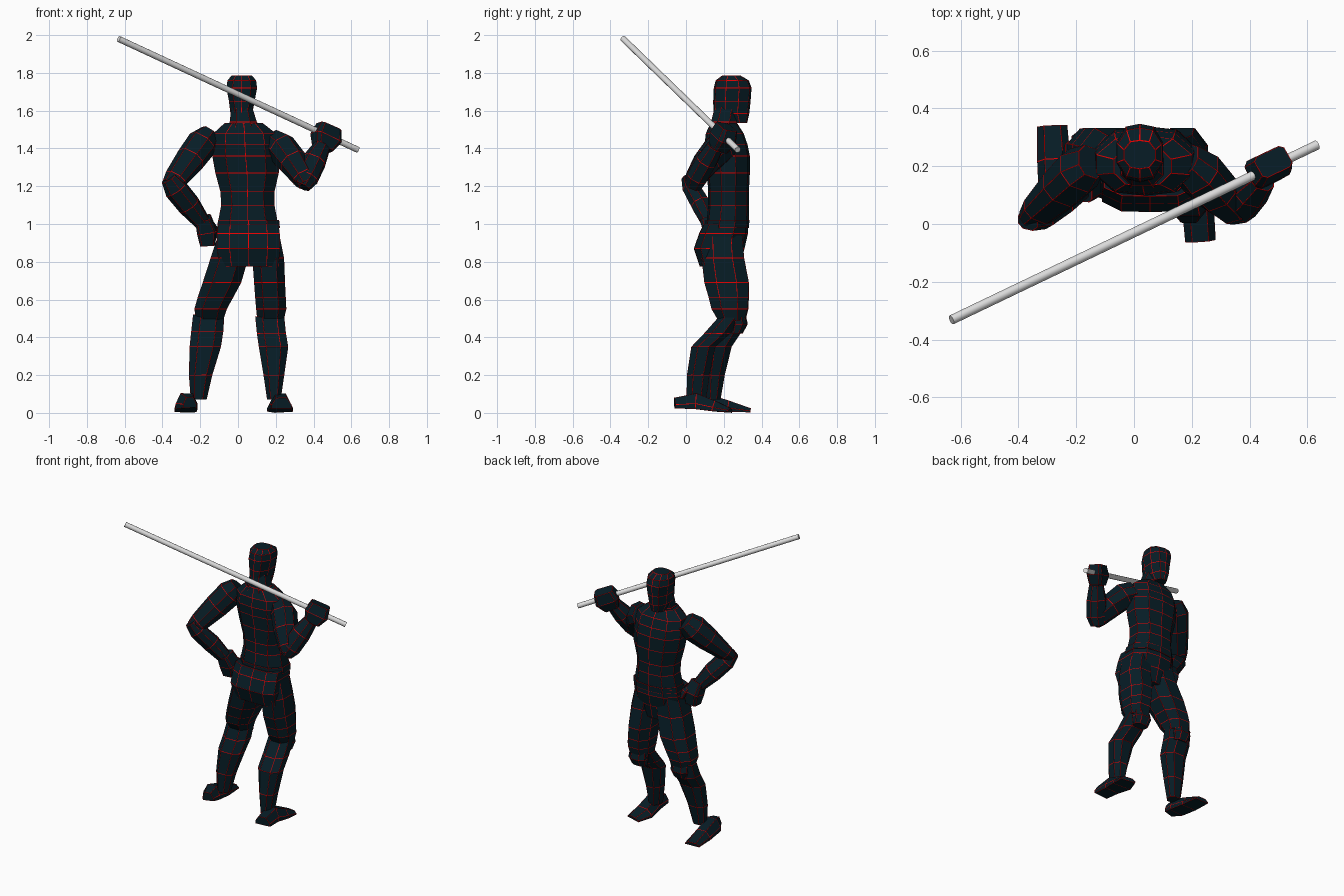
import bpy, bmesh, math
from mathutils import Vector


def material(name, rgb):
    m = bpy.data.materials.new(name)
    m.diffuse_color = (*rgb, 1)
    return m


SUIT = material("dark_teal", (0.002, 0.012, 0.019))
SEAM = material("red_seam", (0.9, 0.0, 0.0))
STEEL = material("pale_grey", (0.75, 0.75, 0.75))

# Cross-sections: chamfered box for limbs, the same with a spine line for the body,
# boxier ones for seat and hands, and a flat-soled one for feet
LIMB = [(1, -.45), (1, .45), (.5, 1), (-.5, 1), (-1, .45), (-1, -.45), (-.5, -1), (.5, -1)]
BODY = [(1, -.35), (1, .35), (.6, .9), (0, 1), (-.6, .9), (-1, .35), (-1, -.35), (-.6, -.9), (0, -1), (.6, -.9)]
SEAT = [(1, -.75), (1, .4), (.6, .9), (0, 1), (-.6, .9), (-1, .4), (-1, -.75), (-.6, -1), (0, -1.02), (.6, -1)]
SLAB = [(1, -.7), (1, .7), (.75, 1), (-.75, 1), (-1, .7), (-1, -.7), (-.75, -1), (.75, -1)]
FOOT = [(1, 1), (-1, 1), (-1, .3), (-.55, -1), (.55, -1), (1, .3)]


def loft(name, rows, profile=LIMB, level=False, across=(1, 0, 0)):
    """Skin rings (x, y, z, half width, half depth) along a path and outline every panel."""
    bm = bmesh.new()
    centres = [Vector(r[:3]) for r in rows]
    rings = []
    for i, r in enumerate(rows):
        u, v = Vector(across), Vector((0, 1, 0))
        if not level:
            t = (centres[min(i + 1, len(rows) - 1)] - centres[max(i - 1, 0)]).normalized()
            u = (u - t * u.dot(t)).normalized()
            v = t.cross(u)
        rings.append([bm.verts.new(centres[i] + u * a * r[3] + v * b * r[4]) for a, b in profile])
    n = len(profile)
    for a, b in zip(rings, rings[1:]):
        for k in range(n):
            bm.faces.new((a[k], a[(k + 1) % n], b[(k + 1) % n], b[k]))
    bm.faces.new(rings[0][::-1])
    bm.faces.new(rings[-1])
    bmesh.ops.recalc_face_normals(bm, faces=bm.faces)
    # thin red rim around each panel
    rim = bmesh.ops.inset_individual(bm, faces=bm.faces[:], thickness=0.0026, depth=0)
    for f in rim["faces"]:
        f.material_index = 1
    me = bpy.data.meshes.new(name)
    bm.to_mesh(me)
    bm.free()
    me.materials.append(SUIT)
    me.materials.append(SEAM)
    ob = bpy.data.objects.new(name, me)
    bpy.context.collection.objects.link(ob)
    return ob


# Head and neck
loft("head", [(.018, .262, 1.535, .042, .062), (.018, .24, 1.585, .058, .095),
              (.02, .243, 1.65, .068, .099), (.02, .247, 1.72, .081, .1),
              (.02, .245, 1.76, .076, .088), (.02, .24, 1.785, .055, .05)], BODY, True)
loft("neck", [(.03, .2, 1.48, .1, .085), (.028, .2, 1.54, .072, .068),
              (.02, .215, 1.62, .055, .062)], LIMB, True)

# Torso, belt and hips
loft("torso", [(.052, .22, 1.0, .16, .112), (.052, .225, 1.1, .141, .108),
               (.05, .225, 1.17, .143, .108), (.048, .225, 1.27, .168, .113),
               (.04, .22, 1.36, .176, .118), (.037, .212, 1.42, .174, .114),
               (.035, .205, 1.48, .165, .1), (.03, .2, 1.535, .1, .07)], BODY, True)
loft("belt", [(.056, .217, .98, .166, .116), (.056, .22, 1.02, .162, .116)], BODY, True)
loft("hips", [(.058, .18, .775, .155, .105), (.056, .177, .87, .167, .133),
              (.055, .2, .95, .166, .128), (.055, .212, 1.0, .16, .115)], SEAT, True)

# Legs
loft("left_thigh", [(-.02, .19, .94, .085, .108), (-.045, .195, .82, .1, .113),
                    (-.085, .215, .69, .102, .118), (-.12, .228, .61, .094, .105),
                    (-.145, .235, .55, .086, .095), (-.15, .25, .49, .072, .065)], LIMB, True)
loft("left_shin", [(-.155, .25, .52, .083, .06), (-.163, .225, .43, .085, .07),
                   (-.173, .18, .35, .083, .062), (-.198, .155, .2, .062, .05),
                   (-.208, .145, .07, .042, .038)], LIMB, True)
loft("right_thigh", [(.14, .19, .94, .08, .108), (.16, .195, .82, .084, .113),
                     (.167, .215, .69, .082, .118), (.172, .225, .61, .081, .105),
                     (.176, .23, .55, .08, .095), (.172, .24, .49, .07, .07)], LIMB, True)
loft("right_shin", [(.168, .235, .51, .077, .06), (.177, .165, .42, .077, .07),
                    (.188, .092, .35, .078, .064), (.19, .065, .2, .055, .06),
                    (.19, .055, .07, .036, .052)], LIMB, True)
for side, x, y in (("left", -.155, .285), ("right", .17, .28)):
    loft(side + "_knee_pad", [(x, y - .015, .42, .05, .03), (x, y, .47, .062, .042),
                              (x, y - .005, .525, .055, .035)], LIMB, True)

# Feet
loft("left_foot", [(-.255, .035, .055, .036, .028), (-.272, .1, .062, .058, .042),
                   (-.277, .22, .036, .058, .03), (-.283, .34, .014, .052, .011)], FOOT)
loft("right_foot", [(.23, -.06, .052, .053, .028), (.222, .05, .062, .055, .042),
                    (.222, .15, .036, .068, .028), (.243, .235, .014, .05, .011)], FOOT)

# Left arm, hand resting on the hip
loft("left_upper_arm", [(-.15, .215, 1.475, .05, .06), (-.19, .185, 1.425, .076, .078),
                        (-.25, .125, 1.345, .073, .068), (-.33, .045, 1.24, .06, .045),
                        (-.365, .015, 1.205, .04, .032)])
loft("left_forearm", [(-.368, .008, 1.24, .04, .03), (-.33, .03, 1.185, .06, .045),
                      (-.26, .08, 1.1, .058, .05), (-.185, .125, 1.005, .04, .04)])
loft("left_hand", [(-.185, .12, 1.03, .042, .045), (-.165, .145, .96, .052, .055),
                   (-.16, .15, .885, .04, .04)], SLAB)
loft("left_thumb", [(-.15, .15, 1.0, .02, .02), (-.125, .19, .97, .018, .018),
                    (-.11, .21, .93, .014, .014)], SLAB)

# Right arm, raised to hold the pole
loft("right_upper_arm", [(.18, .215, 1.43, .06, .07), (.23, .175, 1.4, .076, .08),
                         (.29, .11, 1.33, .072, .07), (.345, .055, 1.25, .058, .055),
                         (.365, .038, 1.215, .045, .04)])
loft("right_forearm", [(.335, .04, 1.2, .045, .04), (.36, .06, 1.25, .065, .055),
                       (.405, .11, 1.335, .06, .055), (.445, .155, 1.41, .043, .043)])
a, b = Vector((-.632, -.332, 1.98)), Vector((.634, .274, 1.393))
loft("right_fist", [(.448, .17, 1.4, .05, .042), (.465, .195, 1.455, .077, .054),
                    (.482, .215, 1.515, .062, .042)], SLAB, across=(b - a).normalized())

# Long pole over the shoulder
bpy.ops.mesh.primitive_cylinder_add(vertices=12, radius=.0165, depth=(b - a).length, location=(a + b) / 2)
pole = bpy.context.object
pole.name = "pole"
pole.rotation_euler = (b - a).to_track_quat('Z', 'Y').to_euler()
pole.data.materials.append(STEEL)
bpy.ops.object.shade_smooth_by_angle(angle=math.radians(40))
